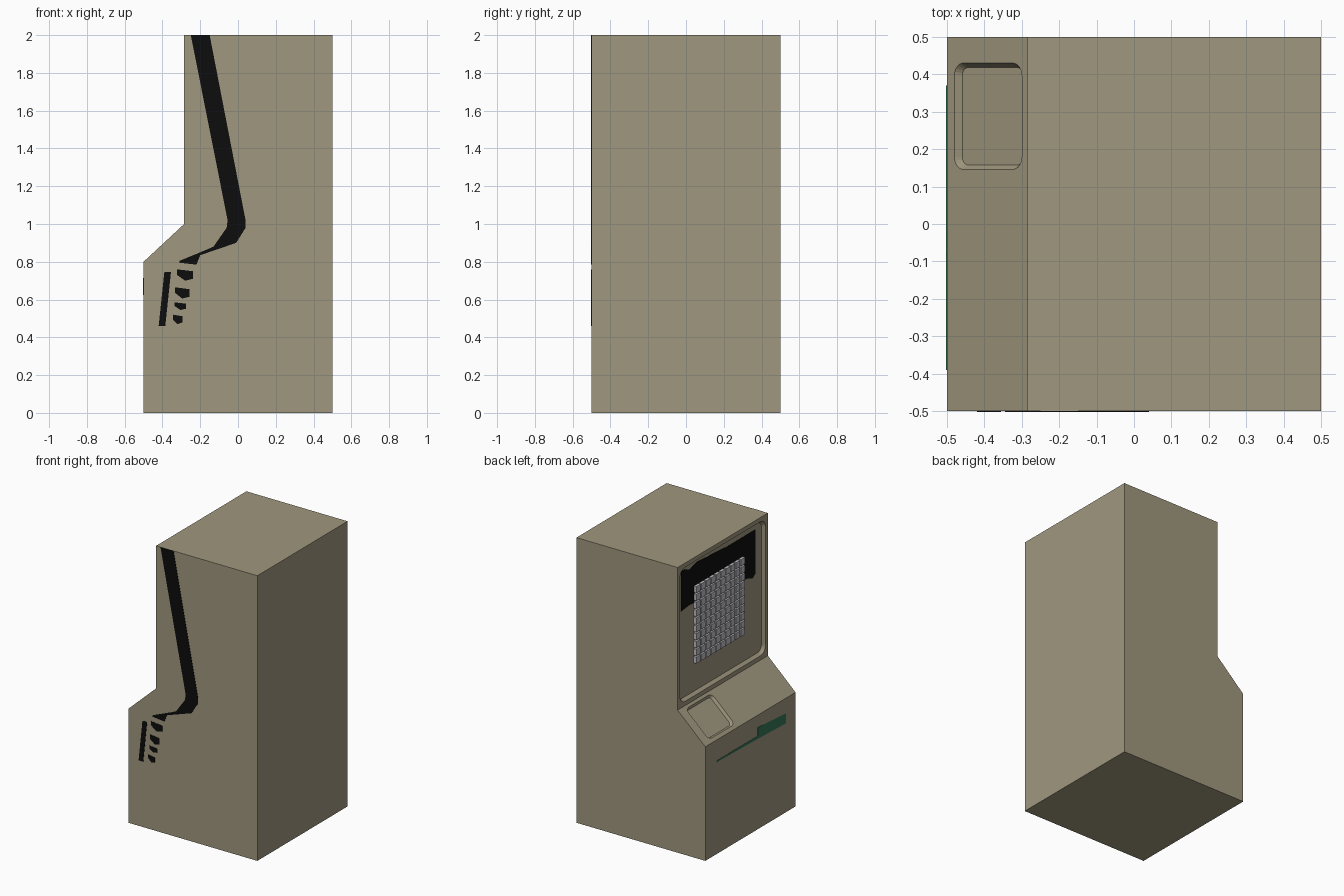
import bpy, bmesh, math
from mathutils import Matrix, Vector

cube = bpy.data.objects.get("Cube")
if cube:
    bpy.data.objects.remove(cube, do_unlink=True)


def material(name, rgb):
    m = bpy.data.materials.new(name)
    m.use_nodes = True
    m.diffuse_color = (*rgb, 1)
    bsdf = m.node_tree.nodes["Principled BSDF"]
    bsdf.inputs["Base Color"].default_value = (*rgb, 1)
    bsdf.inputs["Roughness"].default_value = 0.8
    return m


BEIGE = material("beige", (0.35, 0.31, 0.21))
BLACK = material("black", (0.004, 0.004, 0.004))
GREY = material("light grey", (0.52, 0.52, 0.56))
GREEN = material("dark green", (0.035, 0.18, 0.095))


def frame(origin, u, v):
    """Matrix of a flat working plane: u across, v up, w outward."""
    u, v = Vector(u).normalized(), Vector(v).normalized()
    w = u.cross(v)
    m = Matrix((u, v, w)).transposed().to_4x4()
    m.translation = Vector(origin)
    return m


def finish(bm, name, mat):
    bmesh.ops.recalc_face_normals(bm, faces=bm.faces)
    mesh = bpy.data.meshes.new(name)
    bm.to_mesh(mesh)
    bm.free()
    mesh.materials.append(mat)
    ob = bpy.data.objects.new(name, mesh)
    bpy.context.collection.objects.link(ob)
    return ob


def add_prism(bm, place, low, high, w0, w1):
    """Solid between outline low at depth w0 and outline high at w1."""
    a = [bm.verts.new(place @ Vector((x, y, w0))) for x, y in low]
    b = [bm.verts.new(place @ Vector((x, y, w1))) for x, y in high]
    n = len(a)
    bm.faces.new(a[::-1])
    bm.faces.new(b)
    for i in range(n):
        j = (i + 1) % n
        bm.faces.new((a[i], a[j], b[j], b[i]))


def plate(name, mat, place, outlines, w0=0.0, thick=0.002):
    bm = bmesh.new()
    for pts in outlines:
        add_prism(bm, place, pts, pts, w0, w0 + thick)
    return finish(bm, name, mat)


def rounded(width, height, r, steps=5):
    pts = []
    for k, (sx, sy) in enumerate(((1, 1), (-1, 1), (-1, -1), (1, -1))):
        for i in range(steps + 1):
            t = math.pi / 2 * (k + i / steps)
            pts.append((sx * (width / 2 - r) + r * math.cos(t),
                        sy * (height / 2 - r) + r * math.sin(t)))
    return pts


def recess(body, place, width, height, r, depth, taper):
    """Cut a shallow rounded tray with sloping walls."""
    bm = bmesh.new()
    add_prism(bm, place,
              rounded(width - 2 * taper, height - 2 * taper, r),
              rounded(width + 2 * taper, height + 2 * taper, r + 2 * taper),
              -depth, depth)
    cutter = finish(bm, "recess_cutter", BEIGE)
    cutter.hide_render = True
    mod = body.modifiers.new("recess", "BOOLEAN")
    mod.operation, mod.solver, mod.object = "DIFFERENCE", "EXACT", cutter
    bpy.context.view_layer.objects.active = body
    bpy.ops.object.modifier_apply(modifier=mod.name)
    bpy.data.objects.remove(cutter, do_unlink=True)


# Working planes of the cabinet
SIDE = frame((0, -0.5, 0), (1, 0, 0), (0, 0, 1))
SCREEN = frame((-0.285, 0, 0), (0, -1, 0), (0, 0, 1))
SCREEN_MID = frame((-0.285, 0, 1.5), (0, -1, 0), (0, 0, 1))
DESK = frame((-0.39, 0.288, 0.902), (0, -1, 0), (0.215, 0, 0.2))
LOWER = frame((-0.5, 0, 0), (0, -1, 0), (0, 0, 1))

# Cabinet body with its sloping desk
profile = [(-0.5, 0), (0.5, 0), (0.5, 2), (-0.285, 2), (-0.285, 1), (-0.5, 0.8)]
bm = bmesh.new()
add_prism(bm, SIDE, profile, profile, -1, 0)
body = finish(bm, "cabinet_body", BEIGE)
recess(body, SCREEN_MID, 0.95, 0.94, 0.04, 0.022, 0.016)
recess(body, DESK, 0.285, 0.246, 0.022, 0.018, 0.012)

# Dark panel at the top of the screen recess
plate("screen_panel", BLACK, SCREEN,
      [[(-0.43, 1.66), (-0.34, 1.67), (0.30, 1.61), (0.36, 1.59), (0.39, 1.61),
        (0.39, 1.92), (0.1, 1.92), (-0.25, 1.94), (-0.34, 1.92), (-0.43, 1.95)]],
      w0=-0.022)

# Grid of raised square keys
bm = bmesh.new()
count, pitch, half = 10, 0.055, 0.0225
for i in range(count):
    for j in range(count):
        u = -0.02 + (i - (count - 1) / 2) * pitch
        v = 1.515 + (j - (count - 1) / 2) * pitch
        sq = [(u - half, v - half), (u + half, v - half),
              (u + half, v + half), (u - half, v + half)]
        add_prism(bm, SCREEN, sq, sq, -0.022, -0.001)
finish(bm, "key_grid", GREY)

# Green strip on the lower panel
plate("green_strip", GREEN, LOWER,
      [[(-0.37, 0.645), (0.08, 0.635), (0.39, 0.625), (0.39, 0.695),
        (0.08, 0.715), (0.08, 0.655), (-0.37, 0.655)]])

# Black bent stripe painted on the side
plate("side_stripe", BLACK, SIDE,
      [[(-0.25, 2), (-0.055, 1.02), (-0.06, 0.98), (-0.13, 0.88),
        (-0.2, 0.85), (-0.31, 0.805), (-0.31, 0.795), (-0.22, 0.785),
        (-0.2, 0.835), (-0.01, 0.9), (0.04, 0.98), (0.04, 1.02), (-0.15, 2)]])

# Small painted marks below the stripe
marks = [[(-0.42, 0.46), (-0.385, 0.46), (-0.355, 0.745), (-0.39, 0.745)]]
for x, z, w, h in ((-0.28, 0.73, 0.085, 0.06), (-0.295, 0.635, 0.075, 0.06),
                   (-0.305, 0.565, 0.06, 0.04), (-0.32, 0.495, 0.05, 0.05)):
    marks.append([(x - w / 2, z + h / 2), (x - w / 2, z), (x, z - h / 2),
                  (x + w / 2, z - h / 3), (x + w / 2, z + h / 3)])
plate("side_marks", BLACK, SIDE, marks)
